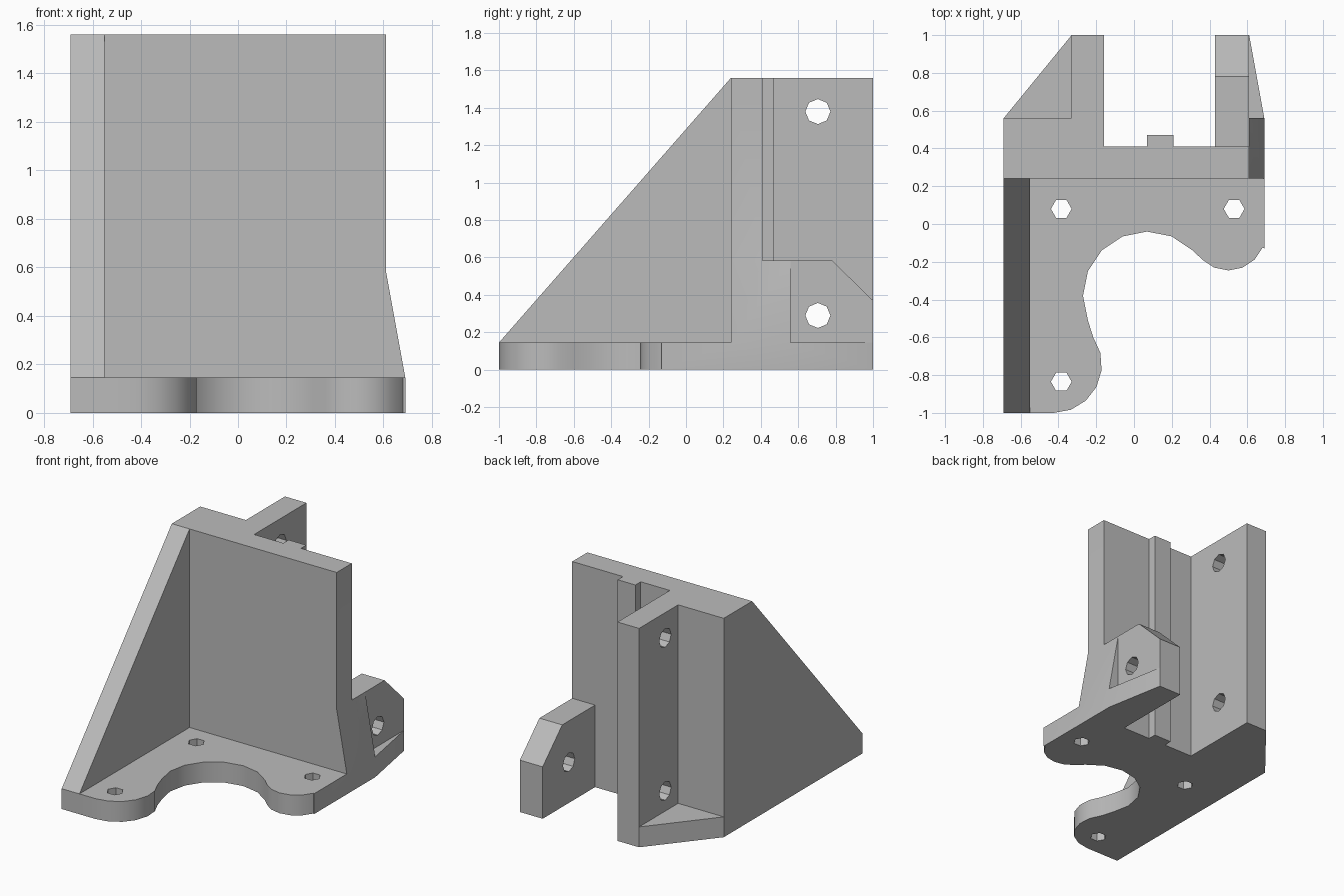
import bpy, bmesh
from math import radians, cos, sin
from mathutils import Vector

cube = bpy.data.objects.get("Cube")
if cube:
    bpy.data.objects.remove(cube, do_unlink=True)

PLATE, TOP = 0.145, 1.56   # plate thickness, overall height
SINK = 0.05                # how deep upright parts reach into the plate

grey = bpy.data.materials.new("plain grey")
grey.use_nodes = True
colour = (0.5, 0.5, 0.5, 1)
grey.diffuse_color = colour
grey.node_tree.nodes["Principled BSDF"].inputs["Base Color"].default_value = colour


def prism(name, outline, axis, low, high):
    """Extrude a 2D outline along axis x, y or z between low and high."""
    place = {"x": lambda a, b, t: (t, a, b),
             "y": lambda a, b, t: (a, t, b),
             "z": lambda a, b, t: (a, b, t)}[axis]
    bm = bmesh.new()
    face = bm.faces.new([bm.verts.new(place(a, b, low)) for a, b in outline])
    grown = bmesh.ops.extrude_face_region(bm, geom=[face])["geom"]
    moved = [g for g in grown if isinstance(g, bmesh.types.BMVert)]
    bmesh.ops.translate(bm, verts=moved, vec=Vector(place(0, 0, high - low)))
    bmesh.ops.recalc_face_normals(bm, faces=bm.faces)
    mesh = bpy.data.meshes.new(name)
    bm.to_mesh(mesh)
    bm.free()
    mesh.materials.append(grey)
    obj = bpy.data.objects.new(name, mesh)
    bpy.context.collection.objects.link(obj)
    return obj


def arc(cx, cy, r, start, end, steps):
    angles = [radians(start + (end - start) * i / steps) for i in range(steps + 1)]
    return [(cx + r * cos(a), cy + r * sin(a)) for a in angles]


def combine(target, other, operation):
    """Apply a boolean and discard the helper part."""
    mod = target.modifiers.new("combine", "BOOLEAN")
    mod.operation, mod.solver, mod.object = operation, "EXACT", other
    bpy.ops.object.select_all(action="DESELECT")
    bpy.context.view_layer.objects.active = target
    target.select_set(True)
    bpy.ops.object.modifier_apply(modifier=mod.name)
    bpy.data.objects.remove(other, do_unlink=True)


# Base plate: two rounded lobes around a round cut-out, forked at the back
plate_outline = [(-0.69, -1), (-0.55, -1)]
plate_outline += arc(-0.425, -0.745, 0.255, -90, 35, 6)
plate_outline += arc(0.07, -0.38, 0.34, 202.5, 45, 7)
plate_outline += arc(0.5, -0.05, 0.196, 225, 337.5, 5)
plate_outline += [(0.69, -0.13), (0.69, 0.56), (0.61, 1), (0.43, 1), (0.43, 0.41),
                  (0.21, 0.41), (0.21, 0.47), (0.07, 0.47), (0.07, 0.41),
                  (-0.16, 0.41), (-0.16, 1), (-0.33, 1), (-0.69, 0.56)]
bracket = prism("mounting_bracket", plate_outline, "z", 0, PLATE)

# Upright wall with locating rib and the tall rear flange
wall = prism("back_wall", [
    (-0.69, 0.24), (0.61, 0.24), (0.61, 0.41), (0.21, 0.41), (0.21, 0.47), (0.07, 0.47),
    (0.07, 0.41), (-0.16, 0.41), (-0.16, 1), (-0.33, 1), (-0.33, 0.56), (-0.69, 0.56)],
    "z", SINK, TOP)

# Triangular side brace
brace = prism("side_brace", [
    (-1, SINK), (0.3, SINK), (0.3, TOP), (0.24, TOP), (-1, PLATE)], "x", -0.69, -0.55)

# Short rear flange with a chamfered corner
flange = prism("short_flange", [
    (0.3, SINK), (1, SINK), (1, 0.37), (0.78, 0.585), (0.3, 0.585)], "x", 0.43, 0.61)

# Sloping foot beside the short flange
foot = prism("sloping_foot", [
    (0.5, SINK), (0.69, SINK), (0.69, PLATE), (0.61, 0.585), (0.5, 0.585)], "y", 0.24, 0.56)

for part in (wall, brace, flange, foot):
    combine(bracket, part, "UNION")

# Six-sided screw holes in the plate
for x, y in ((-0.385, 0.08), (0.53, 0.08), (-0.385, -0.835)):
    combine(bracket, prism("plate_hole", arc(x, y, 0.055, 0, 300, 5), "z", -0.1, 0.3),
            "DIFFERENCE")

# Eight-sided cross holes in the flanges
for z, end in ((0.29, 0.8), (1.38, 0)):
    combine(bracket, prism("flange_hole", arc(0.705, z, 0.067, 0, 315, 7), "x", -0.5, end),
            "DIFFERENCE")

# Merge leftover seams in flat areas, then smooth the curved edges
bm = bmesh.new()
bm.from_mesh(bracket.data)
bmesh.ops.remove_doubles(bm, verts=bm.verts, dist=0.0005)
bmesh.ops.dissolve_limit(bm, angle_limit=radians(0.5), verts=bm.verts, edges=bm.edges)
bm.to_mesh(bracket.data)
bm.free()
bpy.ops.object.select_all(action="DESELECT")
bracket.select_set(True)
bpy.context.view_layer.objects.active = bracket
bpy.ops.object.shade_smooth_by_angle(angle=radians(30))
